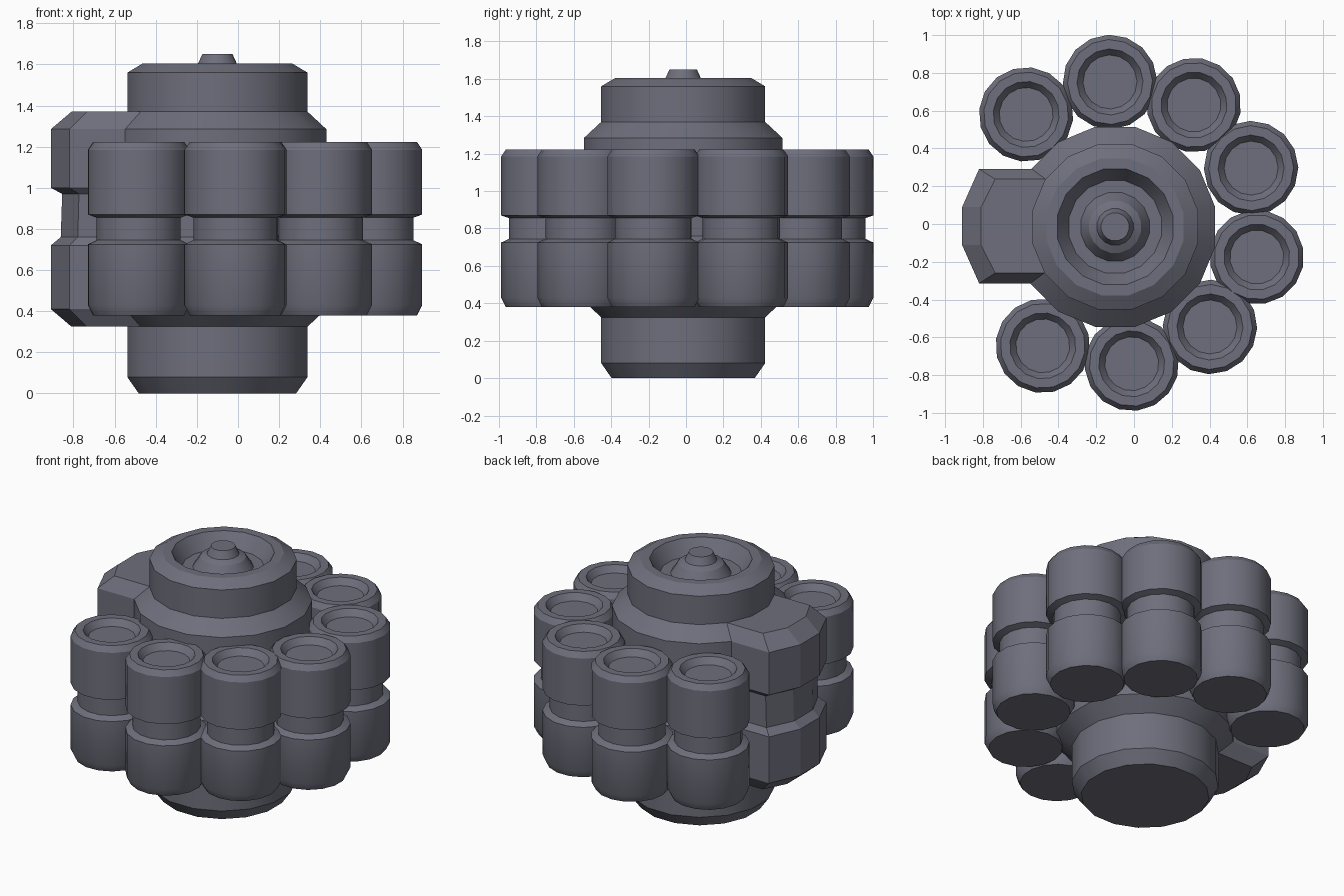
import bpy, bmesh, math

if "Cube" in bpy.data.objects:
    bpy.data.objects.remove(bpy.data.objects["Cube"])

grey = bpy.data.materials.new("slate_grey")
grey.diffuse_color = (0.155, 0.158, 0.2, 1)
grey.use_nodes = True
grey.node_tree.nodes["Principled BSDF"].inputs["Base Color"].default_value = grey.diffuse_color


def finish(bm, name, smooth):
    bmesh.ops.recalc_face_normals(bm, faces=bm.faces)
    me = bpy.data.meshes.new(name)
    bm.to_mesh(me)
    bm.free()
    me.materials.append(grey)
    ob = bpy.data.objects.new(name, me)
    bpy.context.collection.objects.link(ob)
    if smooth:
        bpy.ops.object.select_all(action='DESELECT')
        ob.select_set(True)
        bpy.context.view_layer.objects.active = ob
        bpy.ops.object.shade_smooth_by_angle(angle=math.radians(30))
    return ob


def loft(name, rings, smooth=False):
    """Skin closed rings of points in order and cap both ends."""
    bm = bmesh.new()
    vs = [[bm.verts.new(p) for p in r] for r in rings]
    n = len(vs[0])
    for a, b in zip(vs, vs[1:]):
        for i in range(n):
            j = (i + 1) % n
            bm.faces.new((a[i], a[j], b[j], b[i]))
    bm.faces.new(vs[0][::-1])
    bm.faces.new(vs[-1])
    return finish(bm, name, smooth)


def lathe(name, profile, cx, cy, sides, turn):
    rings = [[(cx + r * math.cos(turn + 2 * math.pi * i / sides),
               cy + r * math.sin(turn + 2 * math.pi * i / sides), z)
              for i in range(sides)] for r, z in profile]
    return loft(name, rings, True)


# Central body with waist groove, recessed top and hub knob
CX, CY = -0.10, -0.015
body = [(0.39, 0), (0.447, 0.08), (0.447, 0.325), (0.54, 0.41),
        (0.54, 0.72), (0.49, 0.76), (0.49, 0.97), (0.54, 1.0),
        (0.54, 1.285), (0.447, 1.37), (0.447, 1.56), (0.37, 1.605),
        (0.312, 1.605), (0.25, 1.51), (0.185, 1.51), (0.14, 1.58),
        (0.098, 1.6), (0.075, 1.65)]
lathe("central_body", body, CX, CY, 16, math.pi / 16)

# Ring of eight grooved canisters
canister = [(0.225, 0.38), (0.25, 0.43), (0.25, 0.725), (0.207, 0.745),
            (0.207, 0.855), (0.25, 0.87), (0.25, 1.185), (0.225, 1.222),
            (0.175, 1.222), (0.143, 1.18)]
spots = [(-0.571, 0.58), (-0.127, 0.752), (0.317, 0.63), (0.62, 0.296),
         (0.65, -0.175), (0.402, -0.545), (-0.012, -0.74), (-0.483, -0.645)]
for k, (x, y) in enumerate(spots):
    lathe(f"canister_{k + 1}", canister, x, y, 16, math.atan2(y - CY, x - CX))


# Side lug with bevelled ends and a matching groove
def lug_ring(z, dx, dy):
    half = [(-0.3, 0.303 - dy), (-0.82 + dx * 0.85, 0.303 - dy),
            (-0.91 + dx, 0.10)]
    pts = half + [(x, -y) for x, y in reversed(half)]
    return [(x, y - 0.011, z) for x, y in pts]


loft("side_lug", [lug_ring(z, dx, dy) for z, dx, dy in (
    (0.325, 0.1, 0.055), (0.41, 0, 0), (0.72, 0, 0), (0.76, 0.048, 0.03),
    (0.97, 0.055, 0.03), (1.0, 0, 0), (1.285, 0, 0), (1.37, 0.1, 0.055))])
